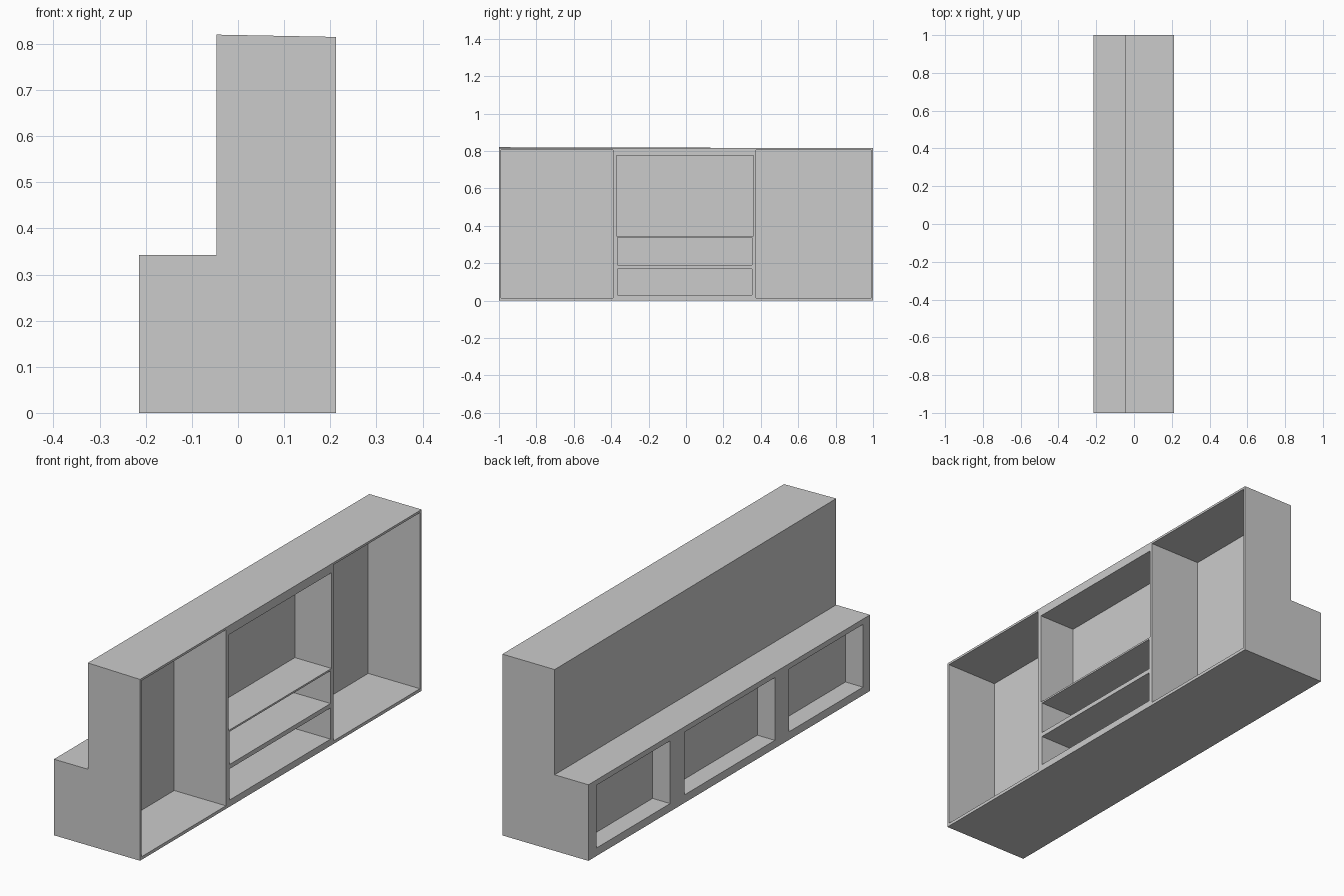
import bpy
import bmesh

if "Cube" in bpy.data.objects:
    bpy.data.objects.remove(bpy.data.objects["Cube"])

FRONT, BACK, STEP = 0.213, -0.215, -0.047
TOP, LEDGE = 0.815, 0.342


def make_object(name, bm):
    bmesh.ops.recalc_face_normals(bm, faces=bm.faces)
    mesh = bpy.data.meshes.new(name)
    bm.to_mesh(mesh)
    bm.free()
    obj = bpy.data.objects.new(name, mesh)
    bpy.context.collection.objects.link(obj)
    return obj


def add_box(bm, x0, x1, y0, y1, z0, z1):
    verts = bmesh.ops.create_cube(bm, size=1)["verts"]
    for v in verts:
        v.co.x = x1 if v.co.x > 0 else x0
        v.co.y = y1 if v.co.y > 0 else y0
        v.co.z = z1 if v.co.z > 0 else z0


# Stepped counter body: L-shaped profile extruded along its length
profile = [(BACK, 0), (FRONT, 0), (FRONT, TOP), (STEP, TOP), (STEP, LEDGE), (BACK, LEDGE)]
bm = bmesh.new()
face = bm.faces.new([bm.verts.new((x, -1, z)) for x, z in profile])
extruded = bmesh.ops.extrude_face_region(bm, geom=[face])["geom"]
bmesh.ops.translate(bm, vec=(0, 2, 0), verts=[e for e in extruded if isinstance(e, bmesh.types.BMVert)])
body = make_object("counter_body", bm)

bm = bmesh.new()
# Front compartments: depth, y range, z range
for depth, y0, y1, z0, z1 in [
    (0.257, -0.99, -0.39, 0.014, 0.805),   # tall bay
    (0.257, 0.375, 0.988, 0.014, 0.805),   # tall bay
    (0.182, -0.372, 0.36, 0.345, 0.775),   # upper shelf
    (0.20, -0.365, 0.353, 0.19, 0.337),    # middle shelf
    (0.20, -0.365, 0.353, 0.03, 0.17),     # lower shelf
]:
    add_box(bm, FRONT - depth, FRONT + 0.1, y0, y1, z0, z1)
# Shallow recesses along the back ledge
for y0, y1 in [(0.42, 0.943), (-0.324, 0.317), (-0.95, -0.423)]:
    add_box(bm, BACK - 0.1, BACK + 0.087, y0, y1, 0.036, 0.318)
cutter = make_object("compartment_cutter", bm)
cutter.hide_render = True

# Carve the compartments and bake the result
mod = body.modifiers.new("compartments", "BOOLEAN")
mod.operation = "DIFFERENCE"
mod.solver = "EXACT"
mod.object = cutter
depsgraph = bpy.context.evaluated_depsgraph_get()
carved = bpy.data.meshes.new_from_object(body.evaluated_get(depsgraph))
body.modifiers.clear()
body.data = carved
bpy.data.objects.remove(cutter)

# Slightly raised rear top corner at one end
for v in body.data.vertices:
    if v.co.y < -0.999 and v.co.z > TOP - 0.001 and v.co.x < 0:
        v.co.z = 0.82
